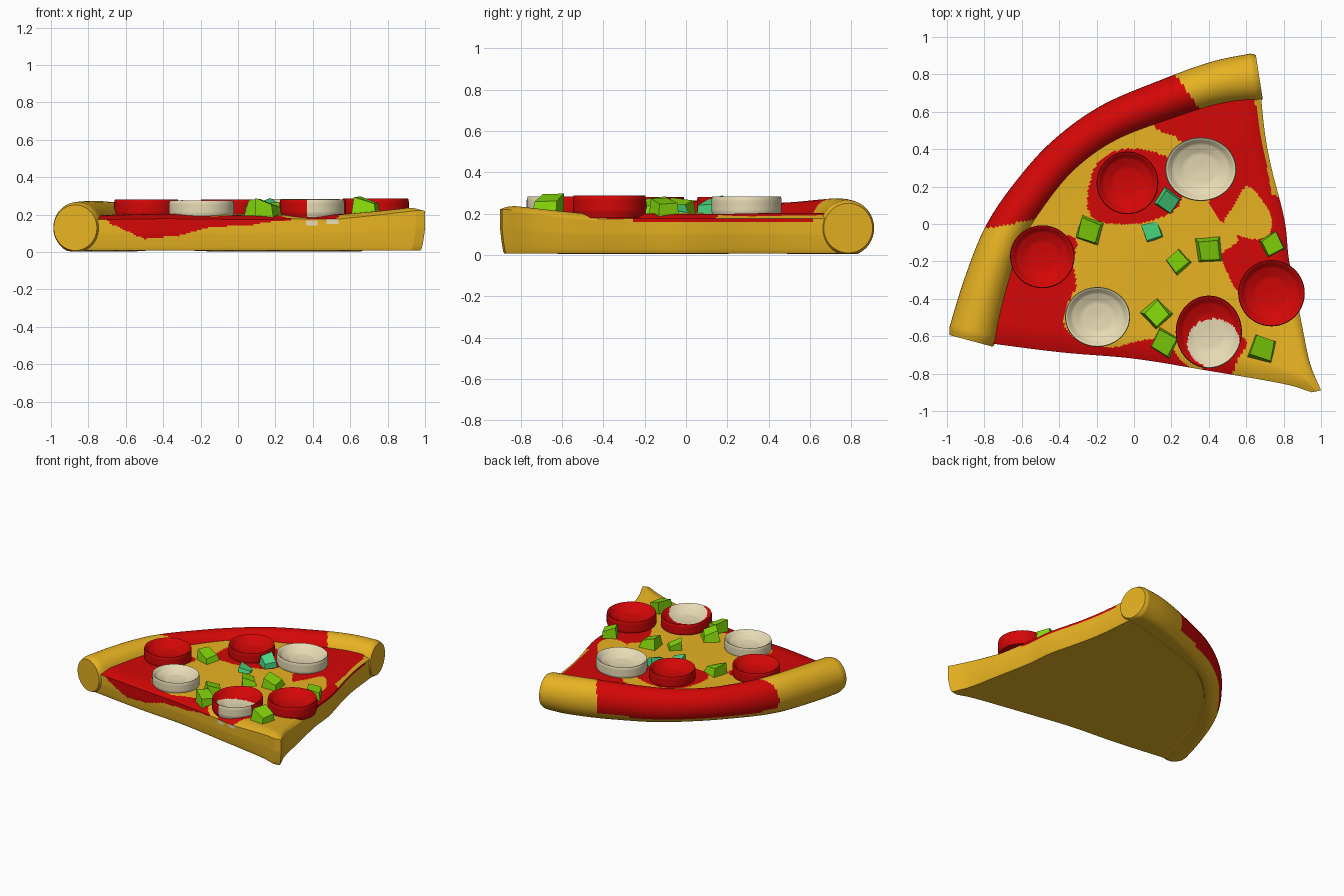
import bpy, bmesh, math, random
from mathutils import Vector

random.seed(4)
if "Cube" in bpy.data.objects:
    bpy.data.objects.remove(bpy.data.objects["Cube"], do_unlink=True)


def material(name, rgb):
    m = bpy.data.materials.new(name)
    m.use_nodes = True
    m.diffuse_color = (*rgb, 1)
    m.node_tree.nodes["Principled BSDF"].inputs["Base Color"].default_value = (*rgb, 1)
    return m


DOUGH = material("golden dough", (0.8, 0.45, 0.016))
SAUCE = material("tomato red", (0.66, 0.002, 0.002))
CREAM = material("mushroom cream", (0.8, 0.71, 0.46))
LIME = material("lime green", (0.23, 0.68, 0.003))
MINT = material("mint green", (0.07, 0.7, 0.22))
ORANGE = material("baked orange", (0.8, 0.33, 0.012))


def finish(bm, name, mats, rule=None, smooth=True):
    """Turn a bmesh into an object, colouring faces with a rule on their centres."""
    bmesh.ops.remove_doubles(bm, verts=bm.verts, dist=0.0003)
    bmesh.ops.recalc_face_normals(bm, faces=bm.faces)
    if rule:
        for f in bm.faces:
            f.material_index = int(rule(f.calc_center_median(), f.normal))
    me = bpy.data.meshes.new(name)
    bm.to_mesh(me)
    bm.free()
    for m in mats:
        me.materials.append(m)
    ob = bpy.data.objects.new(name, me)
    bpy.context.collection.objects.link(ob)
    if smooth:
        bpy.ops.object.select_all(action="DESELECT")
        ob.select_set(True)
        bpy.context.view_layer.objects.active = ob
        bpy.ops.object.shade_smooth_by_angle(angle=math.radians(50))


def spline(pts, n, closed=False):
    """Smooth curve through 2D points, as n + 1 samples."""
    p = [Vector(q) for q in pts]
    p = [p[-1]] + p + p[:2] if closed else [2 * p[0] - p[1]] + p + [2 * p[-1] - p[-2]]
    spans, out = len(p) - 3, []
    for i in range(n + 1):
        k = min(int(i * spans / n), spans - 1)
        u = i * spans / n - k
        a, b, c, d = p[k:k + 4]
        out.append(0.5 * (2 * b + (c - a) * u + (2 * a - 5 * b + 4 * c - d) * u ** 2
                          + (3 * b - a - 3 * c + d) * u ** 3))
    return out


def inside(p, poly):
    hit = False
    for a, b in zip(poly, poly[1:] + poly[:1]):
        if (a.y > p.y) != (b.y > p.y) and p.x < a.x + (p.y - a.y) * (b.x - a.x) / (b.y - a.y):
            hit = not hit
    return hit


def bridge(bm, a, b):
    for i in range(len(a)):
        j = (i + 1) % len(a)
        bm.faces.new((a[i], a[j], b[j], b[i]))


# Outline curves of the slice
N = 170
ARC = [(-.87, -.625), (-.79, -.33), (-.69, -.06), (-.54, .17), (-.36, .37),
       (-.12, .54), (.2, .67), (.45, .75), (.67, .785)]
arc = spline(ARC, N)
front = spline([(.95, -.9), (.8, -.855), (.4, -.785), (0, -.72), (-.4, -.685), ARC[0]], N)
right = spline([(1, -.89), (.94, -.74), (.89, -.5), (.83, -.2), (.805, .02), (.735, .3),
                (.698, .5), (.67, .785)], N)

# Cheese patches on the sauce
cheese = spline([(-.68, 0), (-.45, .32), (-.2, .48), (.05, .56), (.13, .5), (.25, .44), (.36, .2),
                 (.46, .02), (.56, -.08), (.47, -.16), (.5, -.26), (.58, -.38), (.8, -.4),
                 (1.1, -.4), (1.1, -1), (.57, -.9), (.54, -.76), (.6, -.62), (.4, -.55),
                 (.36, -.78), (.25, -.73), (.18, -.63), (.05, -.62), (-.12, -.66), (-.3, -.62),
                 (-.38, -.5), (-.31, -.33), (-.33, -.2), (-.31, -.08), (-.5, -.03)], 120, True)
bare = spline([(-.2, .32), (-.25, .12), (-.2, .02), (-.05, 0), (.1, .02), (.24, .1),
               (.25, .3), (.12, .38), (-.06, .4)], 40, True)
island = spline([(.61, .2), (.73, .05), (.71, -.07), (.58, -.07), (.48, .0), (.53, .09)], 40, True)
drip = [(-.74, .2), (-.68, .15), (-.5, .07), (-.3, .09), (-.15, .135), (.05, .14),
        (.15, .16), (.36, .178)]


def slice_colour(c, n):
    if n.z < -.5:
        return 0
    if n.z > .6:
        if c.y > .15 and c.x + .18 * c.y > .765:
            return 0
        return not ((inside(c, cheese) and not inside(c, bare)) or inside(c, island))
    if n.y < -.5:
        if .36 < c.x < .43 and .14 < c.z < .165 or .48 < c.x < .54 and c.z > .15:
            return 2
        if .34 < c.x < .47 and c.z > .165:
            return 3
        return any(a[0] <= c.x < b[0] and c.z > a[1] + (b[1] - a[1]) * (c.x - a[0]) / (b[0] - a[0])
                   for a, b in zip(drip, drip[1:]))
    return -.25 < c.y < .62 and c.z > .158


# Flat slice: slightly crowned patch between the outline curves, with walls down to the base
def patch(i, j):
    s, t = i / N, j / N
    p = front[j].lerp(right[j], s) + t * (arc[i] - arc[0].lerp(arc[N], s))
    tip = max(0, 1 - (p - Vector((.97, -.89))).length / .45)
    edge = max(0, 1 - min(s, 1 - s) * t * 1.6 / .08)
    z = .2 + .045 * tip - .024 * edge ** 2 + .004 * math.sin(7 * p.x + 1) * math.cos(6 * p.y)
    return p.x, p.y, z


bm = bmesh.new()
grid = [[bm.verts.new(patch(i, j)) for j in range(N + 1)] for i in range(N + 1)]
for i in range(N):
    for j in range(N):
        bm.faces.new((grid[i][j], grid[i + 1][j], grid[i + 1][j + 1], grid[i][j + 1]))
rim = ([grid[i][0] for i in range(N)] + [grid[N][j] for j in range(N)]
       + [grid[i][N] for i in range(N, 0, -1)] + [grid[0][j] for j in range(N, 0, -1)])
centre, LEVELS, upper = Vector((.15, -.2)), 20, rim
for k in range(1, LEVELS + 1):
    h = 1 - k / LEVELS
    size = .972 + .028 * min(1, h * 1.8) ** .6
    ring = []
    for v in rim:
        xy = centre + (v.co.xy - centre) * size
        ring.append(bm.verts.new((*xy, .008 + (v.co.z - .008) * h)))
    bridge(bm, upper, ring)
    upper = ring
bm.faces.new(upper)
finish(bm, "slice_base", [DOUGH, SAUCE, CREAM, ORANGE], slice_colour)

# Rolled crust swept along the arc
bm = bmesh.new()
SIDES, rings = 40, []
for i, p in enumerate(arc):
    tan = (arc[min(i + 1, N)] - arc[max(i - 1, 0)]).normalized()
    across = Vector((tan.y, -tan.x))
    u = i / N
    end = min(1, .9 + .04 * min(i, N - i))
    wide = (.133 - .027 * math.sin(math.pi * u)) * end
    tall = (.132 + .012 * math.sin(9 * u + .3)) * end
    ring = []
    for k in range(SIDES):
        a = 2 * math.pi * k / SIDES
        z = max(.13 + tall * math.sin(a), .004)
        ring.append(bm.verts.new((*(p + across * wide * math.cos(a)), z)))
    if rings:
        bridge(bm, rings[-1], ring)
    rings.append(ring)
bm.faces.new(rings[0])
bm.faces.new(rings[-1])
finish(bm, "crust", [DOUGH, SAUCE],
       lambda c, n: c.y > .12 + .18 * c.x and c.x + .7 * c.y < .78 and c.z > .06)


# Round toppings with a thin rim and a shallow bowl
def dish(name, x, y, rx, ry, top, mats, rule=None, seg=72, sub=6):
    prof = [(.95, 0), (1, .3), (1, .85), (.98, 1), (.94, .97), (.8, .74), (.5, .52), (.02, .45)]
    fine = [Vector(a).lerp(Vector(b), k / sub) for a, b in zip(prof, prof[1:]) for k in range(sub)]
    bm = bmesh.new()
    last = first = None
    for r, h in fine:
        ring = [bm.verts.new((x + rx * r * math.cos(2 * math.pi * k / seg),
                              y + ry * r * math.sin(2 * math.pi * k / seg),
                              .18 + (top - .18) * h)) for k in range(seg)]
        if last:
            bridge(bm, last, ring)
        first, last = first or ring, ring
    bm.faces.new(first)
    bm.faces.new(last)
    finish(bm, name, mats, rule)


def cream_stain(c, n):
    return ((c.x - .425) / .14) ** 2 + ((c.y + .635) / .13) ** 2 < 1 or (c.y < -.67 and .37 < c.x < .57)


dish("pepperoni_back", -.035, .22, .165, .167, .28, [SAUCE])
dish("pepperoni_left", -.49, -.175, .172, .168, .28, [SAUCE])
dish("pepperoni_right", .735, -.37, .178, .177, .287, [SAUCE])
dish("pepperoni_front", .4, -.577, .177, .194, .282, [SAUCE, CREAM], cream_stain)
dish("mushroom_back", .357, .293, .19, .17, .283, [CREAM])
dish("mushroom_front", -.195, -.497, .174, .16, .275, [CREAM])


# Angular pepper chunks: skewed blocks with a sloping top
def chunk(name, x, y, size, turn, top, mat):
    bm = bmesh.new()
    bmesh.ops.create_cube(bm, size=1)
    lean = Vector((random.uniform(-.1, .1), random.uniform(-.1, .1)))
    ca, sa = math.cos(turn), math.sin(turn)
    for v in bm.verts:
        up, low_side = v.co.z > 0, v.co.x > 0
        xy = v.co.xy * random.uniform(.85, 1.1)
        if up:
            xy = xy * .78 + lean
        z = top - random.uniform(0, .02) - .035 * low_side if up else .17
        v.co = (x + size * (xy.x * ca - xy.y * sa), y + size * (xy.x * sa + xy.y * ca), z)
    finish(bm, name, [mat], smooth=False)


limes = [(-.23, -.03, .14, -.3, .28), (.24, -.2, .11, .7, .28), (.4, -.135, .135, .1, .29),
         (.735, -.11, .12, .5, .29), (.12, -.475, .13, .75, .29), (.165, -.635, .125, -.5, .29),
         (.69, -.67, .14, -.3, .3)]
mints = [(.18, .125, .125, -.6, .29), (.105, -.045, .11, .3, .255)]
for kind, mat, chunks in (("pepper", LIME, limes), ("mint", MINT, mints)):
    for i, spec in enumerate(chunks):
        chunk(f"{kind}_chunk_{i + 1}", *spec, mat)
